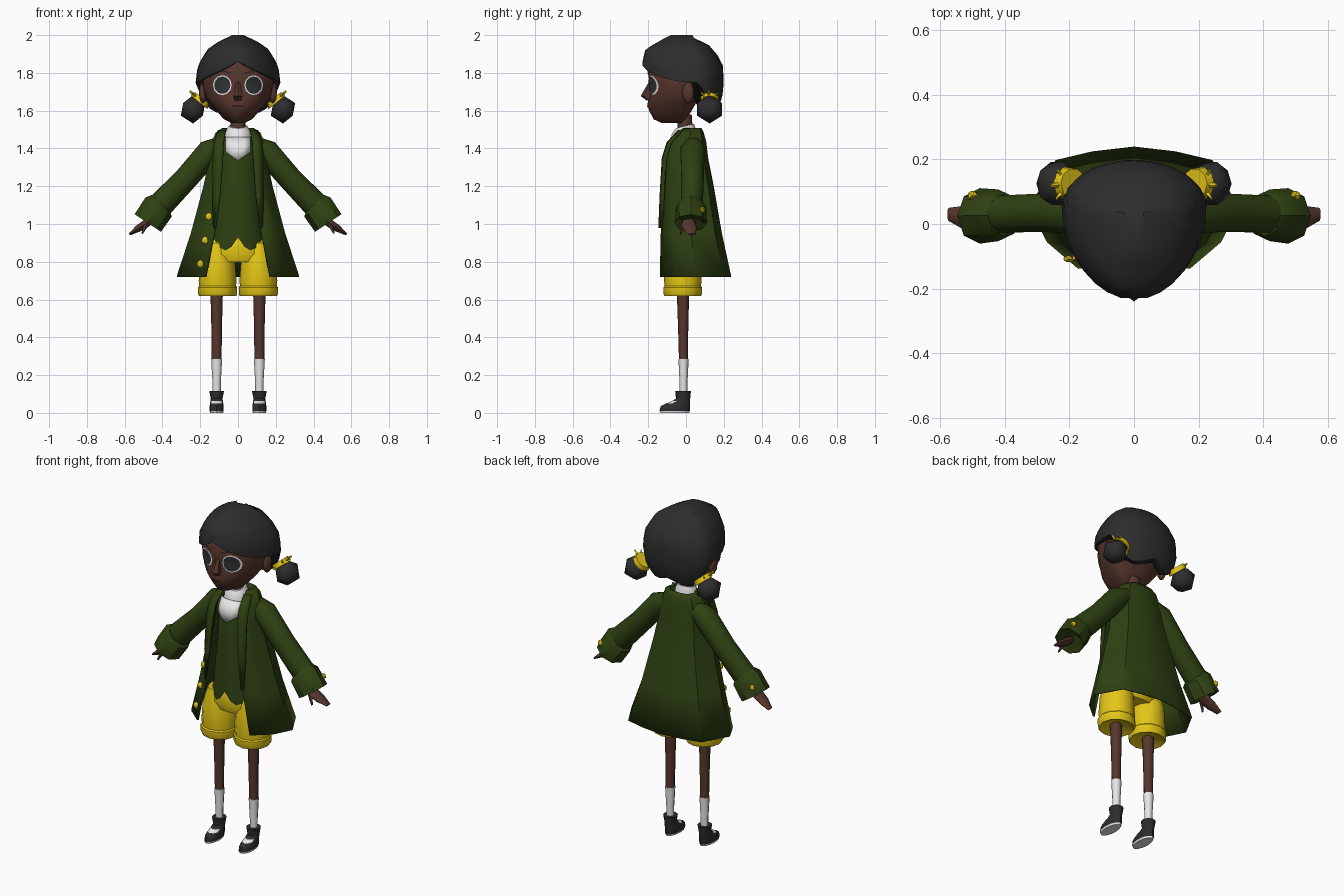
import bpy, bmesh, math
from mathutils import Vector

if "Cube" in bpy.data.objects:
    bpy.data.objects.remove(bpy.data.objects["Cube"])


def material(name, rgb):
    m = bpy.data.materials.new(name)
    m.diffuse_color = (*rgb, 1)
    m.use_nodes = True
    m.node_tree.nodes["Principled BSDF"].inputs["Base Color"].default_value = m.diffuse_color
    return m


SKIN = material("brown skin", (0.095, 0.038, 0.026))
LIP = material("dark brown", (0.035, 0.012, 0.009))
HAIR = material("charcoal", (0.026, 0.026, 0.027))
EYE = material("eye grey", (0.03, 0.034, 0.036))
WHITE = material("white", (0.8, 0.8, 0.8))
GREEN = material("dark green", (0.028, 0.052, 0.006))
YELLOW = material("yellow", (0.77, 0.56, 0.008))


def make(name, verts, faces, mats, angle=40, thick=0):
    mesh = bpy.data.meshes.new(name)
    mesh.from_pydata([tuple(v) for v in verts], [], faces)
    bm = bmesh.new()
    bm.from_mesh(mesh)
    bmesh.ops.recalc_face_normals(bm, faces=bm.faces)
    bm.to_mesh(mesh)
    bm.free()
    for m in mats if isinstance(mats, list) else [mats]:
        mesh.materials.append(m)
    mesh.polygons.foreach_set("use_smooth", [True] * len(mesh.polygons))
    mesh.set_sharp_from_angle(angle=math.radians(angle))
    ob = bpy.data.objects.new(name, mesh)
    bpy.context.collection.objects.link(ob)
    if thick:
        s = ob.modifiers.new("thickness", "SOLIDIFY")
        s.thickness, s.offset = thick, 0
    return ob


def skin_rings(name, rings, mats, caps=True, closed=True, **kw):
    n = len(rings[0])
    faces = [(r * n + i, r * n + (i + 1) % n, (r + 1) * n + (i + 1) % n, (r + 1) * n + i)
             for r in range(len(rings) - 1) for i in range(n if closed else n - 1)]
    if caps:
        faces += [tuple(range(n)), tuple(range((len(rings) - 1) * n, len(rings) * n))]
    return make(name, [v for ring in rings for v in ring], faces, mats, **kw)


def oval(z, a, w, yf, yb, yc=None, x=0):
    yc = (yf + yb) / 2 if yc is None else yc
    c = math.cos(a)
    return Vector((x + w * math.sin(a), yc - c * (yc - yf if c > 0 else yb - yc), z))


# Rows are (z, half width, front y, back y)
def loft(name, rows, mats, n=12, yc=None, x=0, **kw):
    return skin_rings(name, [[oval(r[0], math.tau * i / n, *r[1:], yc=yc, x=x) for i in range(n)]
                             for r in rows], mats, **kw)


# Points are (x, y, z, radius across, radius along y)
def tube(name, pts, mats, n=8, **kw):
    rings = []
    for i, p in enumerate(pts):
        a, b = pts[max(i - 1, 0)], pts[min(i + 1, len(pts) - 1)]
        t = Vector((b[0] - a[0], 0, b[2] - a[2])).normalized()
        side = Vector((-t.z, 0, t.x))
        rings.append([Vector(p[:3]) + side * p[3] * math.cos(math.tau * k / n)
                      + Vector((0, p[4] * math.sin(math.tau * k / n), 0)) for k in range(n)])
    return skin_rings(name, rings, mats, **kw)


def sample(table, z):
    for a, b in zip(table, table[1:]):
        if z <= b[0]:
            t = max(0, (z - a[0]) / (b[0] - a[0]))
            return [p + (q - p) * t for p, q in zip(a[1:], b[1:])]
    return table[-1][1:]


def ball(name, loc, scale, mat, sub=1, angle=40):
    bm = bmesh.new()
    bmesh.ops.create_icosphere(bm, subdivisions=sub, radius=1)
    verts = [Vector(loc) + Vector([c * s for c, s in zip(v.co, scale)]) for v in bm.verts]
    faces = [tuple(v.index for v in f.verts) for f in bm.faces]
    bm.free()
    return make(name, verts, faces, mat, angle)


# Head
HEAD = [(1.535, .035, -.13, -.03), (1.555, .075, -.172, .0), (1.6, .115, -.195, .03),
        (1.635, .145, -.205, .05), (1.67, .172, -.195, .07), (1.74, .188, -.192, .1),
        (1.82, .195, -.205, .13), (1.92, .13, -.14, .08)]
loft("head", HEAD, SKIN, n=24, yc=-.02, angle=60)
loft("nose", [(1.655, .02, -.21, -.17), (1.678, .027, -.24, -.17), (1.755, .01, -.195, -.17)], SKIN, n=6)
loft("neck", [(1.44, .042, -.045, .04), (1.58, .038, -.045, .03)], SKIN)


def on_face(x, z, lift):
    w, yf, yb = sample(HEAD, z)
    return Vector((x, -.02 - (-.02 - yf) * math.sqrt(max(0, 1 - (x / w) ** 2)) - lift, z))


def face_disc(name, cx, cz, rx, rz, lift, mat, n=12):
    pts = [on_face(cx, cz, lift)]
    for k in (.5, 1):
        pts += [on_face(cx + k * rx * math.cos(math.tau * i / n),
                        cz + k * rz * math.sin(math.tau * i / n), lift) for i in range(n)]
    faces = [(0, 1 + i, 1 + (i + 1) % n) for i in range(n)]
    faces += [(1 + i, 1 + n + i, 1 + n + (i + 1) % n, 1 + (i + 1) % n) for i in range(n)]
    make(name, pts, faces, mat)


def face_strip(name, pts, half, mat):
    rings = [[on_face(x, z - half, .005), on_face(x, z + half, .005)] for x, z in pts]
    skin_rings(name, rings, mat, caps=False, closed=False)


face_strip("mouth", [(-.03, 1.627), (0, 1.622), (.03, 1.627)], .004, LIP)

# Hair cap with a parted fringe, longer behind the ears
CAP = [(1.57, .15, -.15, .14), (1.65, .2, -.2, .19), (1.75, .225, -.225, .2),
       (1.84, .212, -.235, .195), (1.925, .162, -.215, .15), (1.975, .09, -.13, .085),
       (2.0, .03, -.08, .01)]
HEM = [(0, 1.86), (.35, 1.82), (.75, 1.785), (1.2, 1.755), (1.72, 1.745), (1.9, 1.64),
       (2.3, 1.59), (2.75, 1.6), (3.15, 1.63)]
N = 32
rows = [[] for _ in range(9)]
for i in range(N):
    a = math.tau * i / N
    low = sample(HEM, min(a, math.tau - a))[0]
    for r in range(9):
        z = low + (2 - low) * max(0, r - 1) / 7
        w, yf, yb = sample(CAP, z)
        p = oval(z, a, w, yf, yb, min(.08, (yf + yb) / 2 + .07))
        if r == 0:
            p.x, p.y = p.x * .78, .02 + (p.y - .02) * .78
        rows[r].append(p)
skin_rings("hair_cap", rows, HAIR, angle=50)

# Paired head parts
for s, side in ((-1, "left"), (1, "right")):
    face_disc("eye_rim_" + side, s * .083, 1.735, .05, .053, .004, WHITE)
    face_disc("eye_" + side, s * .083, 1.735, .043, .046, .008, EYE)
    face_strip("brow_" + side, [(s * .035, 1.797), (s * .085, 1.812), (s * .13, 1.8)], .004, HAIR)
    ball("ear_" + side, (s * .185, .012, 1.695), (.022, .032, .058), SKIN, 2, 60)
    ball("hair_bun_" + side, (s * .238, .125, 1.607), (.072, .078, .075), HAIR, 1, 45)
    tube("hair_tie_" + side, [(s * .188, .125, 1.666, .05, .048), (s * .206, .125, 1.644, .056, .052)],
         YELLOW, n=10)
    for k, (dx, dy, dz) in enumerate(((.255, .12, 1.705), (.24, .08, 1.695), (.235, .165, 1.69))):
        tube(f"tie_end_{k}_{side}", [(s * .205, .12, 1.655, .014, .014), (s * dx, dy, dz, .005, .006)],
             YELLOW, n=4)

# Coat, open at the front: rows are z, half width, front y, back y, opening half width
COAT = [(.72, .32, -.135, .235, .17), (.95, .245, -.13, .185, .125), (1.2, .178, -.12, .142, .095),
        (1.35, .147, -.11, .112, .085), (1.43, .135, -.085, .103, .08), (1.48, .115, -.045, .09, .075),
        (1.505, .08, -.01, .078, .06)]
rings = []
for z, w, yf, yb, e in COAT:
    half = [(w * kx, yf + (yb - yf) * ky) for kx, ky in ((.4, .96), (.75, .89), (1, .5), (.83, .22))] + [(e, yf)]
    rings.append([(-x, y, z) for x, y in half[::-1]] + [(0, yb, z)] + [(x, y, z) for x, y in half])
skin_rings("coat", rings, GREEN, caps=False, closed=False, thick=.01, angle=35)

# Coat collar standing around the neck
loft("coat_collar", [(1.44, .1, -.04, .085), (1.5, .085, -.02, .082)], GREEN, caps=False, thick=.008)

# Lapels
for s, side in ((-1, "left"), (1, "right")):
    strip = []
    for z, inner, wide in ((1.495, .065, .04), (1.43, .076, .05), (1.35, .08, .052), (1.15, .095, .04), (.98, .118, .01)):
        y = sample(COAT, z)[1]
        strip.append([(s * inner, y - .014, z), (s * (inner + wide), y + .004, z)])
    skin_rings("lapel_" + side, strip, GREEN, caps=False, closed=False, thick=.009)

# Vest with a two-pointed hem
vest = loft("vest", [(.93, .135, -.124, .1), (1.2, .112, -.108, .09), (1.36, .102, -.1, .085),
                     (1.43, .095, -.08, .08), (1.47, .07, -.05, .06)], GREEN, n=24)
for v in vest.data.vertices:
    if v.co.z < .94 and v.co.y < -.01:
        v.co.z -= .07 * math.sin(math.pi * min(abs(v.co.x) / .135, 1))

# Shirt front and collar
rings = [[(-w, y + .018, z + up), (-w / 2, y + .003, z + up / 2), (0, y, z), (w / 2, y + .003, z + up / 2), (w, y + .018, z + up)]
         for z, w, y, up in ((1.335, .064, -.112, .045), (1.4, .066, -.104, .012), (1.46, .065, -.078, 0))]
skin_rings("shirt_front", rings, WHITE, caps=False, closed=False, thick=.006)
collar = loft("shirt_collar", [(1.455, .07, -.08, .055), (1.495, .066, -.075, .05), (1.52, .05, -.055, .042)], WHITE)
for v in collar.data.vertices:
    v.co.z += .25 * v.co.y

# Coat buttons
for k, (x, z) in enumerate(((-.155, 1.04), (-.175, .915), (-.2, .79))):
    w, yf, yb, e = sample(COAT, z)
    t = (-x - e) / (.83 * w - e)
    ball(f"coat_button_{k}", (x, yf + (yb - yf) * .22 * t - .012, z), (.021, .012, .021), YELLOW)

# Shorts
loft("shorts_seat", [(.8, .13, -.1, .07), (.84, .175, -.112, .085), (.9, .15, -.108, .085), (.96, .12, -.09, .075)],
     YELLOW, n=16, angle=60)

# Arms and legs
for s, side in ((-1, "left"), (1, "right")):
    tube("sleeve_" + side, [(s * .09, .035, 1.415, .05, .055), (s * .15, .035, 1.385, .066, .068),
                            (s * .28, .035, 1.235, .063, .062), (s * .43, .03, 1.08, .07, .06)], GREEN, n=10)
    tube("cuff_" + side, [(s * .405, .027, 1.105, .07, .065), (s * .42, .027, 1.09, .086, .08),
                          (s * .478, .025, 1.005, .084, .086), (s * .46, .025, 1.03, .06, .06)], GREEN)
    ball("cuff_button_" + side, (s * .5, .088, 1.075), (.018, .016, .018), YELLOW)
    tube("hand_" + side, [(s * .44, .015, 1.04, .02, .025), (s * .49, .015, 1.0, .022, .038),
                          (s * .53, .02, .975, .018, .036), (s * .575, .03, .945, .006, .02)], SKIN)
    tube("thumb_" + side, [(s * .485, -.012, 1.0, .014, .012), (s * .508, -.028, .95, .005, .006)], SKIN, n=5)
    x = s * .108
    loft("shorts_leg_" + side, [(.66, .097, -.112, .078), (.7, .1, -.116, .083), (.8, .092, -.113, .082),
                                (.9, .06, -.09, .06)], YELLOW, x=x, angle=60)
    loft("shorts_cuff_" + side, [(.635, .06, -.07, .04), (.618, .098, -.113, .078), (.63, .104, -.12, .085),
                                 (.665, .104, -.12, .085), (.675, .095, -.11, .076)], YELLOW, x=x)
    x = s * .113
    loft("leg_" + side, [(.27, .026, -.037, .011), (.45, .028, -.042, .012), (.68, .034, -.05, .018)], SKIN, n=8, x=x, angle=60)
    loft("sock_" + side, [(.09, .022, -.034, .008), (.16, .022, -.034, .008), (.285, .029, -.04, .014)],
         WHITE, n=8, x=x, angle=60)
    # Shoe with pale sole and instep
    shoe = loft("shoe_" + side, [(0, .034, -.136, .016), (.01, .037, -.14, .02), (.035, .037, -.134, .022),
                                 (.05, .035, -.105, .022), (.062, .033, -.075, .022), (.075, .031, -.053, .022),
                                 (.115, .039, -.057, .026)], [HAIR, WHITE], x=x)
    for f in shoe.data.polygons:
        instep = .048 < f.center.z < .063 and f.center.y < -.06
        f.material_index = 1 if f.center.z < .007 or instep else 0
